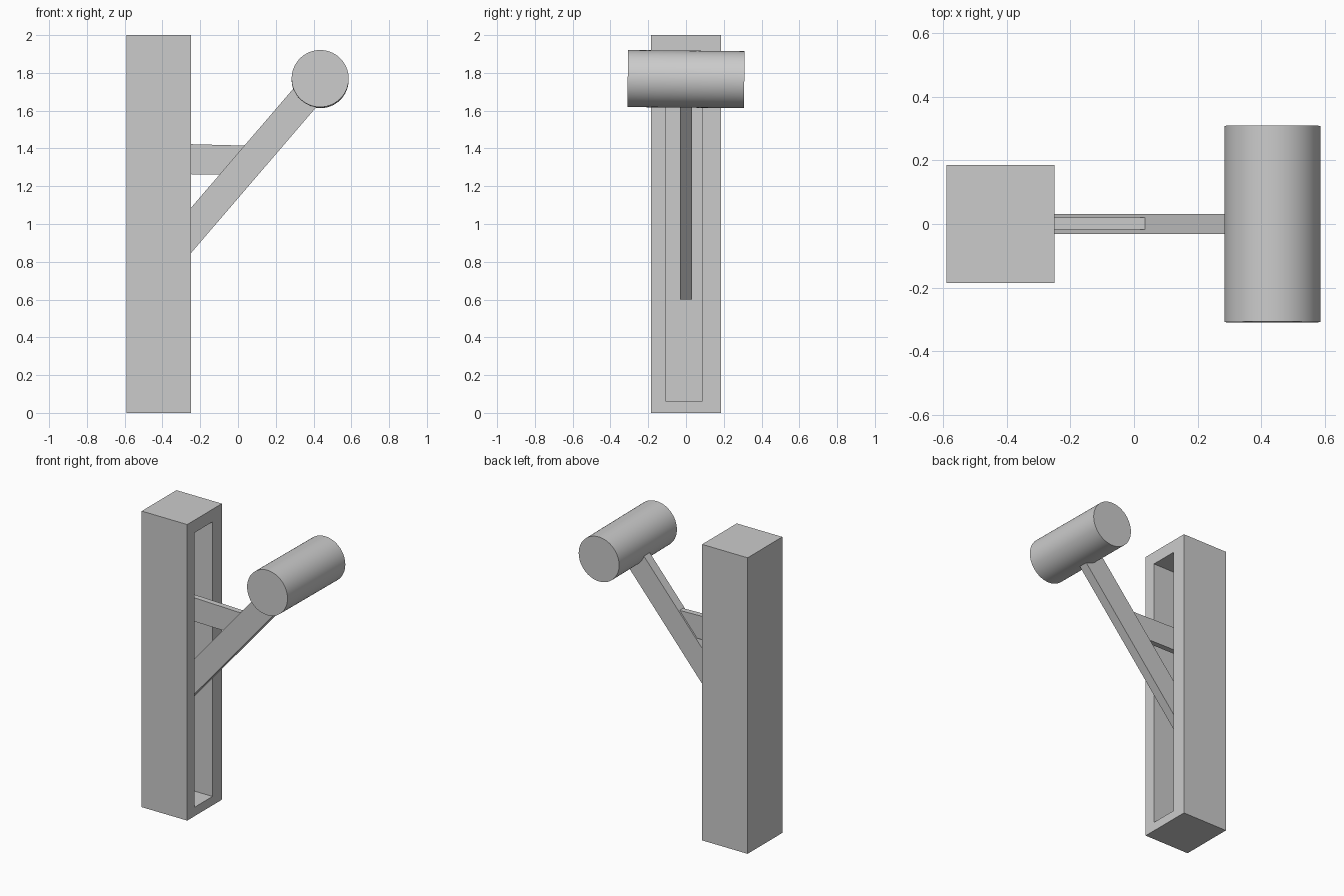
import bpy, bmesh, math

if "Cube" in bpy.data.objects:
    bpy.data.objects.remove(bpy.data.objects["Cube"])


def prism(name, profile, y0, y1):
    """Extrude an (x, z) profile along y."""
    bm = bmesh.new()
    face = bm.faces.new([bm.verts.new((x, y0, z)) for x, z in profile])
    ext = bmesh.ops.extrude_face_region(bm, geom=[face])
    verts = [g for g in ext["geom"] if isinstance(g, bmesh.types.BMVert)]
    bmesh.ops.translate(bm, verts=verts, vec=(0, y1 - y0, 0))
    bmesh.ops.recalc_face_normals(bm, faces=bm.faces)
    mesh = bpy.data.meshes.new(name)
    bm.to_mesh(mesh)
    bm.free()
    obj = bpy.data.objects.new(name, mesh)
    bpy.context.collection.objects.link(obj)
    return obj


def rect(x0, x1, z0, z1):
    return [(x0, z0), (x1, z0), (x1, z1), (x0, z1)]


# upright post with a tall slot in its +x side
post = prism("post", rect(-0.59, -0.25, 0, 2), -0.185, 0.185)
slot = prism("slot_cutter", rect(-0.52, -0.1, 0.06, 1.915), -0.105, 0.085)
slot.hide_render = True
slot.hide_viewport = True
cut = post.modifiers.new("slot", 'BOOLEAN')
cut.operation = 'DIFFERENCE'
cut.solver = 'EXACT'
cut.object = slot

# diagonal arm running from inside the slot up to the roller
angle = math.atan(1.165)
dx, dz = math.cos(angle), math.sin(angle)
width, length = 0.156, 1.4
x, z = -0.46, 0.6
arm_profile = [(x, z), (x + dx * length, z + dz * length),
               (x + dx * length - dz * width, z + dz * length + dx * width),
               (x - dz * width, z + dx * width)]
prism("diagonal_arm", arm_profile, -0.031, 0.031)

# thinner brace between post and arm
prism("brace", [(-0.53, 1.267), (0.02, 1.26), (0.034, 1.415), (-0.53, 1.43)],
      -0.018, 0.02)

# round roller, tilted very slightly
bpy.ops.mesh.primitive_cylinder_add(vertices=64, radius=0.151, depth=0.617,
                                    location=(0.435, 0, 1.767),
                                    rotation=(math.pi / 2 - 0.01, 0, 0))
bpy.context.object.name = "roller"
bpy.ops.object.shade_smooth_by_angle()
